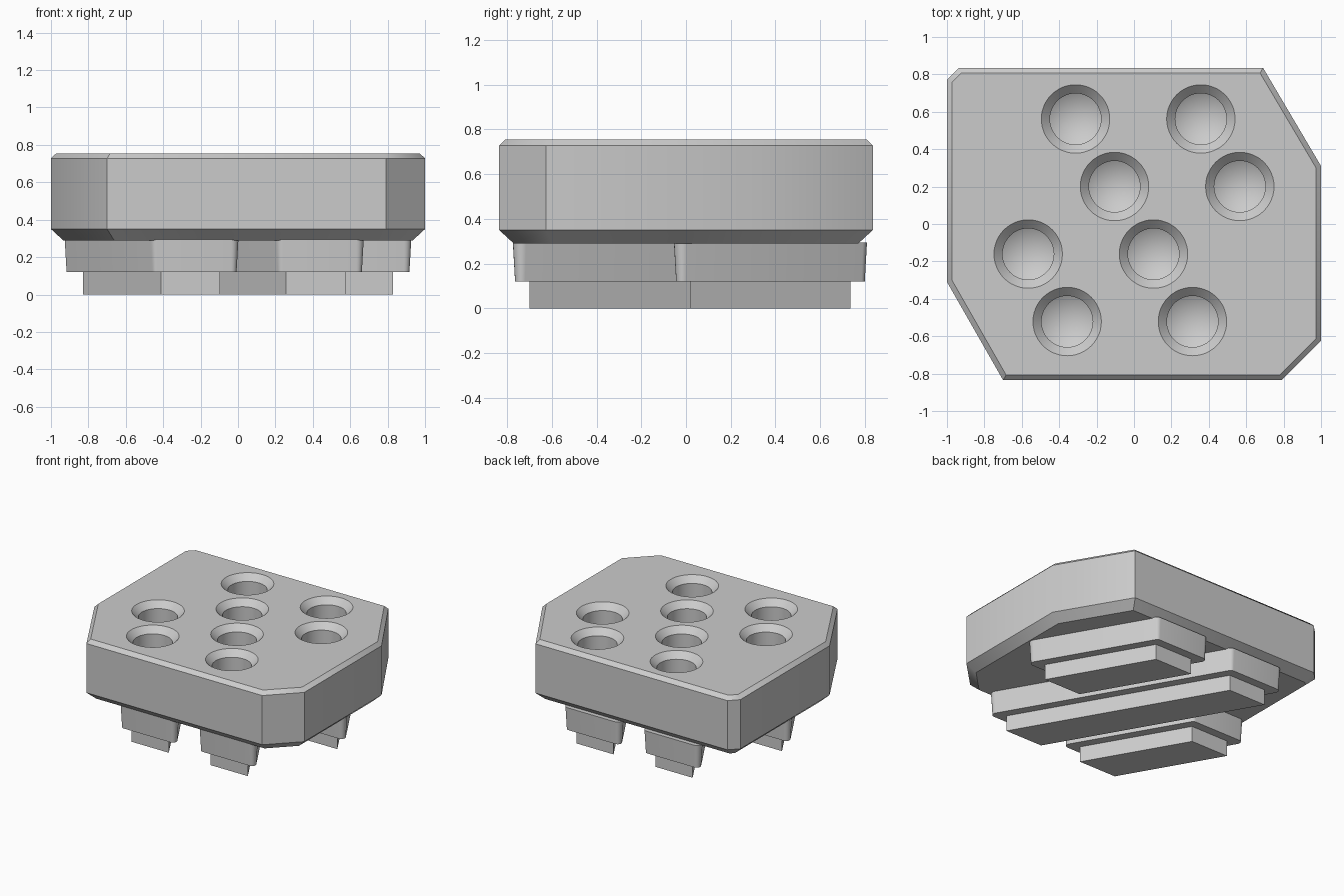
import bpy, bmesh, math
from mathutils import Vector

cube = bpy.data.objects.get("Cube")
if cube:
    bpy.data.objects.remove(cube, do_unlink=True)

grey = bpy.data.materials.new("plain grey")
grey.use_nodes = True
color = (0.6, 0.6, 0.6, 1)
grey.diffuse_color = color
grey.node_tree.nodes["Principled BSDF"].inputs["Base Color"].default_value = color


def corners(points):
    """Yield each corner with its incoming and outgoing unit directions."""
    pts = [Vector(p) for p in points]
    for i, p in enumerate(pts):
        nxt = pts[(i + 1) % len(pts)]
        yield p, (p - pts[i - 1]).normalized(), (nxt - p).normalized()


def offset(points, d):
    """Grow a counter-clockwise outline by d with mitred corners."""
    out = []
    for p, a, b in corners(points):
        na, nb = Vector((a.y, -a.x)), Vector((b.y, -b.x))
        out.append(p + (na + nb) * (d / (1 + na.dot(nb))))
    return out


def rounded(points, r, steps=6):
    """Replace each corner by an arc of radius r."""
    out = []
    for p, a, b in corners(points):
        na, nb = Vector((a.y, -a.x)), Vector((b.y, -b.x))
        centre = p - (na + nb) * (r / (1 + na.dot(nb)))
        start = math.atan2(na.y, na.x)
        turn = math.acos(max(-1, min(1, na.dot(nb))))
        for k in range(steps + 1):
            t = start + turn * k / steps
            out.append(centre + Vector((math.cos(t), math.sin(t))) * r)
    return out


def loft(name, outline, levels):
    """Stack offset copies of an outline, levels being (offset, z)."""
    bm = bmesh.new()
    rings = [[bm.verts.new((q.x, q.y, z)) for q in offset(outline, d)]
             for d, z in levels]
    for low, high in zip(rings, rings[1:]):
        for i in range(len(low)):
            j = (i + 1) % len(low)
            bm.faces.new((low[i], low[j], high[j], high[i]))
    bm.faces.new(rings[0][::-1])
    bm.faces.new(rings[-1])
    return finish(name, bm)


def finish(name, bm):
    bmesh.ops.recalc_face_normals(bm, faces=bm.faces)
    mesh = bpy.data.meshes.new(name)
    bm.to_mesh(mesh)
    bm.free()
    mesh.materials.append(grey)
    obj = bpy.data.objects.new(name, mesh)
    bpy.context.collection.objects.link(obj)
    return obj


def select(obj):
    bpy.ops.object.select_all(action='DESELECT')
    obj.select_set(True)
    bpy.context.view_layer.objects.active = obj


# Block with chamfered top and bottom rims
outline = [(-0.70, -0.835), (0.79, -0.835), (1, -0.625), (1, 0.31),
           (0.69, 0.835), (-0.935, 0.835), (-1, 0.77), (-1, -0.31)]
block = loft("block", outline,
             [(-0.065, 0.29), (0, 0.35), (0, 0.727), (-0.028, 0.755)])

# Countersunk holes with conical bottoms: four in the middle row, two each side
MID, SLOPE = 0.02, math.sqrt(3)
ROW_GAP, HOLE_GAP = 0.67, 0.361
profile = [(0.203, 0.775), (0.137, 0.709), (0.137, 0.38)]
holes = [(0, k) for k in (-1.5, -0.5, 0.5, 1.5)]
holes += [(1, 0.5), (1, 1.5), (-1, -0.5), (-1, -1.5)]
bm = bmesh.new()
SEG = 48
for row, k in holes:
    y = MID + k * HOLE_GAP
    x = row * ROW_GAP - (y - MID) / SLOPE
    rings = [[bm.verts.new((x + r * math.cos(math.tau * i / SEG),
                            y + r * math.sin(math.tau * i / SEG), z))
              for i in range(SEG)] for r, z in profile]
    tip = bm.verts.new((x, y, 0.30))
    bm.faces.new(rings[0])
    for i in range(SEG):
        j = (i + 1) % SEG
        for a, b in zip(rings, rings[1:]):
            bm.faces.new((a[i], a[j], b[j], b[i]))
        bm.faces.new((rings[-1][i], rings[-1][j], tip))
cutter = finish("hole_cutter", bm)
cutter.hide_render = True
mod = block.modifiers.new("holes", 'BOOLEAN')
mod.operation = 'DIFFERENCE'
mod.solver = 'EXACT'
mod.object = cutter
select(block)
bpy.ops.object.modifier_apply(modifier=mod.name)
bpy.data.objects.remove(cutter, do_unlink=True)

# Slanted two-step rails under the hole rows
rails = [("left_rail", 1, MID, 0.735), ("middle_rail", 0, -0.70, 0.735),
         ("right_rail", -1, -0.70, MID)]
HALF, STEP = 0.158, 0.064
parts = [block]
for name, row, y0, y1 in rails:
    def at(y, side):
        return (row * ROW_GAP - (y - MID) / SLOPE + side * HALF, y)
    foot = [at(y0, -1), at(y0, 1), at(y1, 1), at(y1, -1)]
    parts.append(loft(name + "_foot", foot, [(0, 0), (0, 0.12)]))
    parts.append(loft(name + "_step", rounded(offset(foot, STEP), 0.03),
                      [(0, 0.12), (0.01, 0.295)]))

for part in parts:
    select(part)
    bpy.ops.object.shade_smooth_by_angle(angle=math.radians(32))
